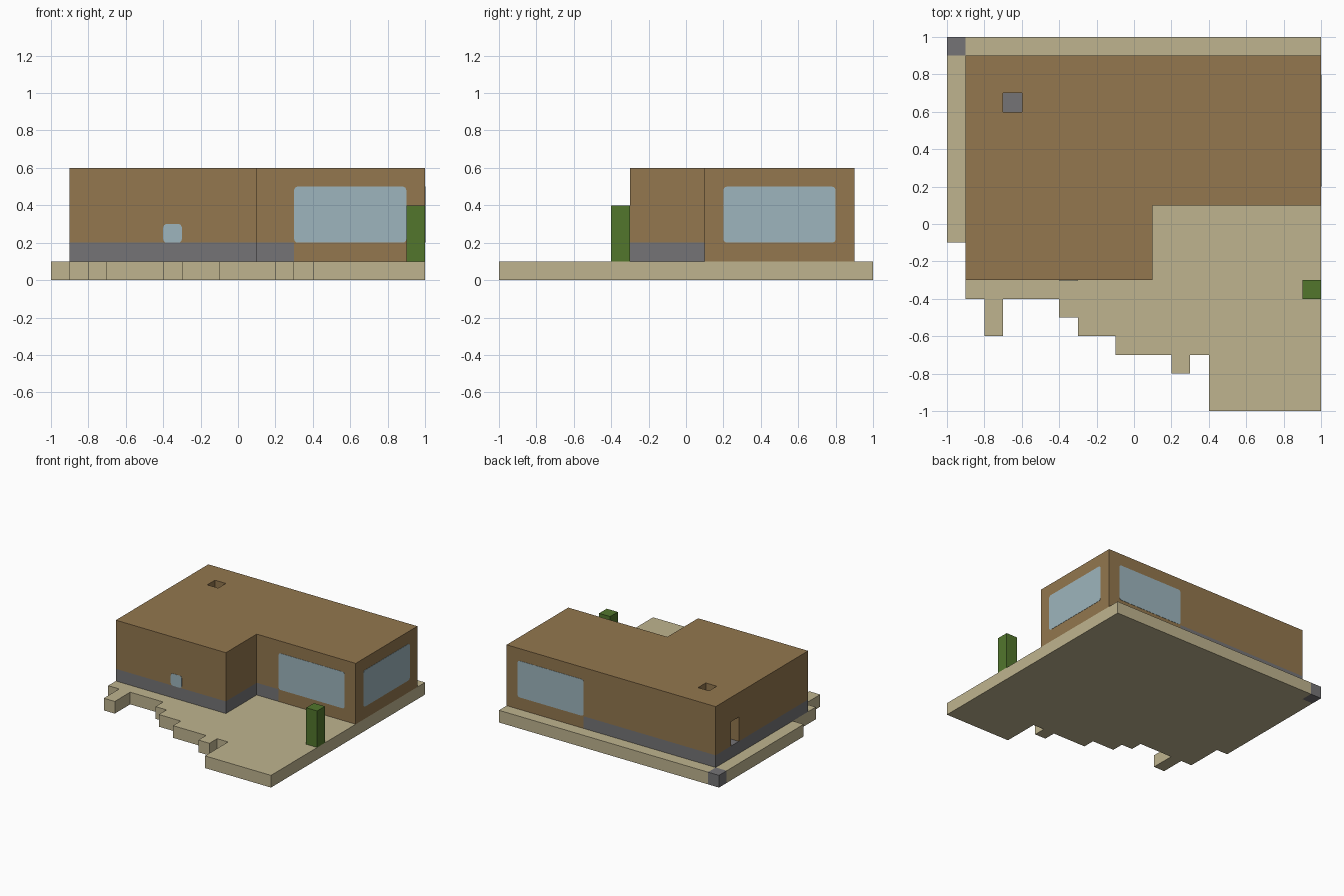
import bpy, bmesh, math
from mathutils import Matrix, Vector

if "Cube" in bpy.data.objects:
    bpy.data.objects.remove(bpy.data.objects["Cube"], do_unlink=True)


def material(name, rgb):
    lin = [(c / 255 / 12.92) if c < 11 else ((c / 255 + 0.055) / 1.055) ** 2.4 for c in rgb]
    mat = bpy.data.materials.new(name)
    mat.diffuse_color = (*lin, 1)
    mat.use_nodes = True
    bsdf = mat.node_tree.nodes["Principled BSDF"]
    bsdf.inputs["Base Color"].default_value = (*lin, 1)
    bsdf.inputs["Roughness"].default_value = 0.8
    return mat


SAND = material("sand", (191, 180, 143))
WOOD = material("wood brown", (147, 119, 78))
STONE = material("stone grey", (117, 116, 118))
LEAF = material("leaf green", (82, 118, 44))
GLASS = material("glass blue", (157, 181, 189))


def prism(name, outline, z0, z1, mat, matrix=None):
    """Extrude a flat outline from z0 to z1."""
    bm = bmesh.new()
    base = bm.faces.new([bm.verts.new((x, y, z0)) for x, y in outline])
    top = bmesh.ops.extrude_face_region(bm, geom=[base])["geom"]
    bmesh.ops.translate(bm, vec=(0, 0, z1 - z0),
                        verts=[v for v in top if isinstance(v, bmesh.types.BMVert)])
    if matrix:
        bm.transform(matrix)
    bmesh.ops.recalc_face_normals(bm, faces=bm.faces)
    mesh = bpy.data.meshes.new(name)
    bm.to_mesh(mesh)
    bm.free()
    mesh.materials.append(mat)
    obj = bpy.data.objects.new(name, mesh)
    bpy.context.collection.objects.link(obj)
    return obj


def box(name, x0, x1, y0, y1, z0, z1, mat):
    return prism(name, [(x0, y0), (x1, y0), (x1, y1), (x0, y1)], z0, z1, mat)


def cut(obj, cutters):
    """Subtract each cutter, bake the result and drop the cutters."""
    for c in cutters:
        c.hide_render = True
        mod = obj.modifiers.new("cut", "BOOLEAN")
        mod.operation, mod.solver, mod.object = "DIFFERENCE", "EXACT", c
    graph = bpy.context.evaluated_depsgraph_get()
    mesh = bpy.data.meshes.new_from_object(obj.evaluated_get(graph))
    obj.modifiers.clear()
    obj.data = mesh
    for c in cutters:
        bpy.data.objects.remove(c, do_unlink=True)


def window(name, centre, normal, width, height, radius=0.02):
    """Thin rounded pane lying on a wall."""
    n, up = Vector(normal), Vector((0, 0, 1))
    m = Matrix((up.cross(n), up, n)).transposed().to_4x4()
    m.translation = centre
    outline = []
    for i, (sx, sy) in enumerate([(1, 1), (-1, 1), (-1, -1), (1, -1)]):
        for k in range(5):
            a = math.radians(90 * i + 22.5 * k)
            outline.append((sx * (width / 2 - radius) + radius * math.cos(a),
                            sy * (height / 2 - radius) + radius * math.sin(a)))
    prism(name, outline, -0.004, 0.002, GLASS, m)


# Ground slab with its stepped front edge and a stone corner block
prism("ground_slab", [
    (1, 1), (-.9, 1), (-.9, .9), (-1, .9), (-1, -.1), (-.9, -.1), (-.9, -.4),
    (-.8, -.4), (-.8, -.6), (-.7, -.6), (-.7, -.4), (-.4, -.4), (-.4, -.5),
    (-.3, -.5), (-.3, -.6), (-.1, -.6), (-.1, -.7), (.2, -.7), (.2, -.8),
    (.3, -.8), (.3, -.7), (.4, -.7), (.4, -1), (1, -1)], 0, .1, SAND)
box("corner_block", -1, -.9, .9, 1, 0, .1, STONE)

# Stone foundation, also the floor inside
prism("foundation", [(-.9, -.3), (.1, -.3), (.1, .1), (.3, .1), (.3, .9), (-.9, .9)],
      .1, .2, STONE)

# L-shaped house shell, hollowed out, with a doorway and a roof opening
house = prism("house_walls", [(-.9, -.3), (.1, -.3), (.1, .1), (1, .1), (1, .9), (-.9, .9)],
              .1, .6, WOOD)
cut(house, [
    box("foundation_cutter", -1.1, .3, -.5, 1.1, 0, .2, WOOD),
    box("room_cutter", -.8, 0, -.2, .8, .15, .5, WOOD),
    box("hall_cutter", -.1, .3, .2, .8, .15, .5, WOOD),
    box("lounge_cutter", .25, .9, .2, .8, .2, .5, WOOD),
    box("doorway_cutter", -1, -.75, .6, .7, .15, .4, WOOD),
    box("roof_opening_cutter", -.7, -.6, .6, .7, .45, .7, WOOD),
])

# Windows
window("front_window", (.6, .1, .35), (0, -1, 0), .6, .3)
window("back_window", (.6, .9, .35), (0, 1, 0), .6, .3)
window("left_window", (1, .5, .35), (1, 0, 0), .6, .3)
window("small_front_window", (-.35, -.3, .25), (0, -1, 0), .1, .1)

# Garden shrub
box("shrub", .9, 1, -.4, -.3, .1, .4, LEAF)
